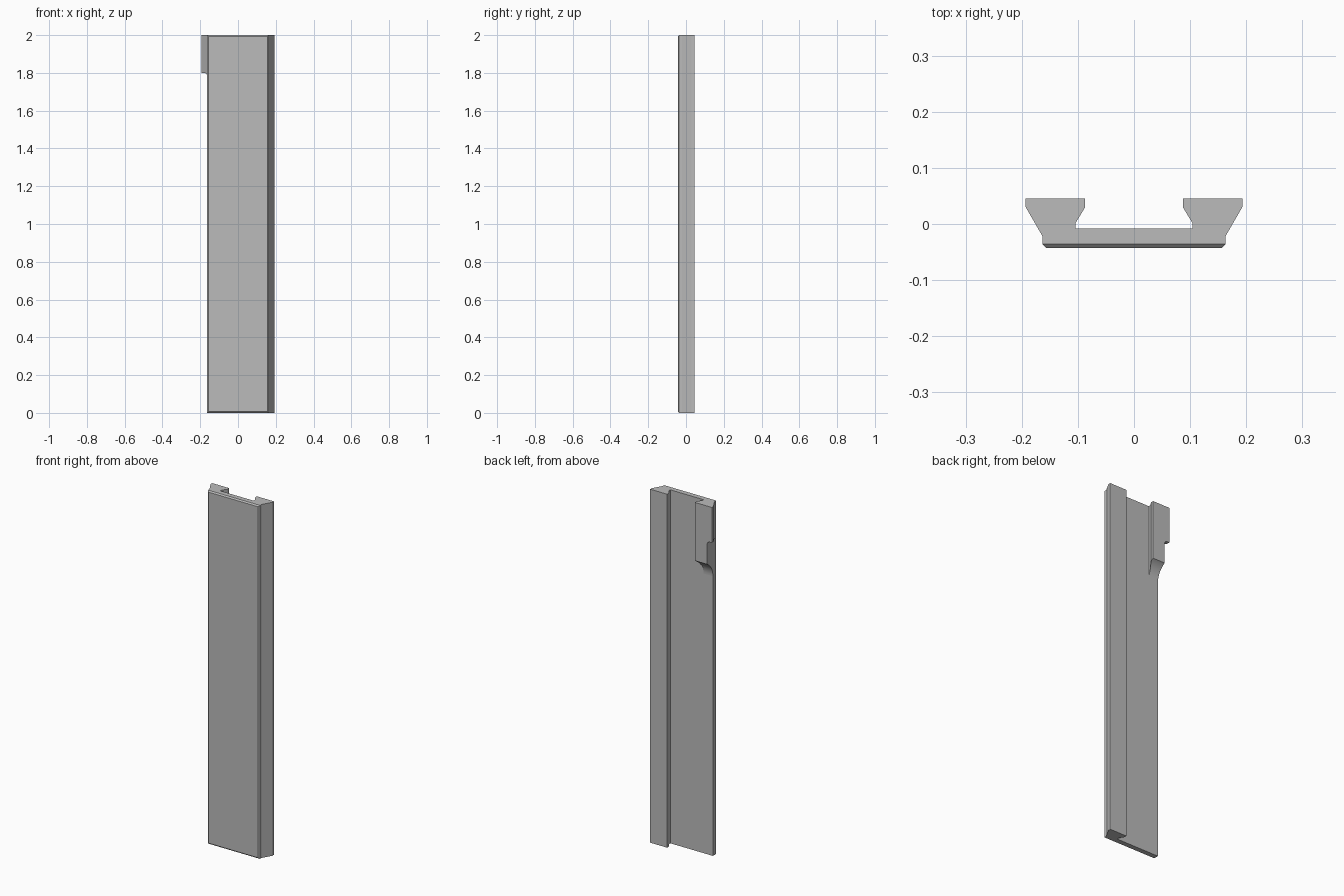
import bpy, bmesh, math
from mathutils import Vector

cube = bpy.data.objects.get("Cube")
if cube:
    bpy.data.objects.remove(cube, do_unlink=True)

grey = bpy.data.materials.new("plain grey")
grey.use_nodes = True
grey.diffuse_color = (0.5, 0.5, 0.5, 1)
grey.node_tree.nodes["Principled BSDF"].inputs["Base Color"].default_value = (0.5, 0.5, 0.5, 1)


def make_prism(name, points, direction):
    """Extrude a closed outline of 3D points along a direction."""
    bm = bmesh.new()
    face = bm.faces.new([bm.verts.new(p) for p in points])
    result = bmesh.ops.extrude_face_region(bm, geom=[face], use_keep_orig=True)
    moved = [g for g in result["geom"] if isinstance(g, bmesh.types.BMVert)]
    bmesh.ops.translate(bm, verts=moved, vec=Vector(direction))
    bmesh.ops.recalc_face_normals(bm, faces=bm.faces)
    mesh = bpy.data.meshes.new(name)
    bm.to_mesh(mesh)
    bm.free()
    mesh.materials.append(grey)
    obj = bpy.data.objects.new(name, mesh)
    bpy.context.collection.objects.link(obj)
    return obj


def cut(target, cutter):
    mod = target.modifiers.new(cutter.name, "BOOLEAN")
    mod.operation = "DIFFERENCE"
    mod.solver = "EXACT"
    mod.object = cutter
    cutter.hide_render = True
    cutter.hide_viewport = True


HEIGHT = 2.0
HALF = 0.163          # half width of the plate
FRONT, INNER, BACK = -0.043, -0.008, 0.045

# Front plate, with its front edges chamfered all round
plate = make_prism("front_plate",
                   [(-HALF, FRONT, 0), (HALF, FRONT, 0), (HALF, INNER, 0), (-HALF, INNER, 0)],
                   (0, 0, HEIGHT))
bm = bmesh.new()
bm.from_mesh(plate.data)
front_edges = [e for e in bm.edges if all(v.co.y < FRONT + 0.001 for v in e.verts)]
bmesh.ops.bevel(bm, geom=front_edges, offset=0.007, segments=1, affect="EDGES")
bm.to_mesh(plate.data)
bm.free()

# Flared, undercut rail section shared by the left rail and the right hook
section = [(0.104, INNER), (HALF, INNER), (HALF, -0.022), (0.193, 0.03),
           (0.193, BACK), (0.087, BACK), (0.087, 0.03), (0.104, 0.002)]
make_prism("left_rail", [(x, y, 0) for x, y in section], (0, 0, HEIGHT))

# Short hook at the top right
COVE_R, COVE_Z = 0.1, 1.582
hook = make_prism("right_hook", [(-x, y, COVE_Z) for x, y in section],
                  (0, 0, HEIGHT - COVE_Z))

# Cove that runs the bottom of the hook out into the plate
steps = 64
cove = make_prism("cove_cutter",
                  [(-0.3, INNER + COVE_R + COVE_R * math.cos(2 * math.pi * i / steps),
                    COVE_Z + COVE_R * math.sin(2 * math.pi * i / steps)) for i in range(steps)],
                  (0.3, 0, 0))
cut(hook, cove)

# Notch under the flare, with a rounded inner corner
r = 0.018
outline = [(-0.3, 1.5), (-HALF, 1.5)]
for i in range(7):
    a = math.pi / 2 * i / 6
    outline.append((-HALF - r + r * math.cos(a), 1.8 - r + r * math.sin(a)))
outline.append((-0.3, 1.8))
notch = make_prism("notch_cutter", [(x, -0.1, z) for x, z in outline], (0, 0.3, 0))
cut(hook, notch)

# Apply the cuts and smooth the curved faces only
bpy.context.view_layer.update()
bpy.ops.object.select_all(action="DESELECT")
hook.select_set(True)
bpy.context.view_layer.objects.active = hook
for mod in list(hook.modifiers):
    bpy.ops.object.modifier_apply(modifier=mod.name)
for cutter in (cove, notch):
    bpy.data.objects.remove(cutter, do_unlink=True)
bpy.ops.object.shade_smooth_by_angle(angle=math.radians(25))
